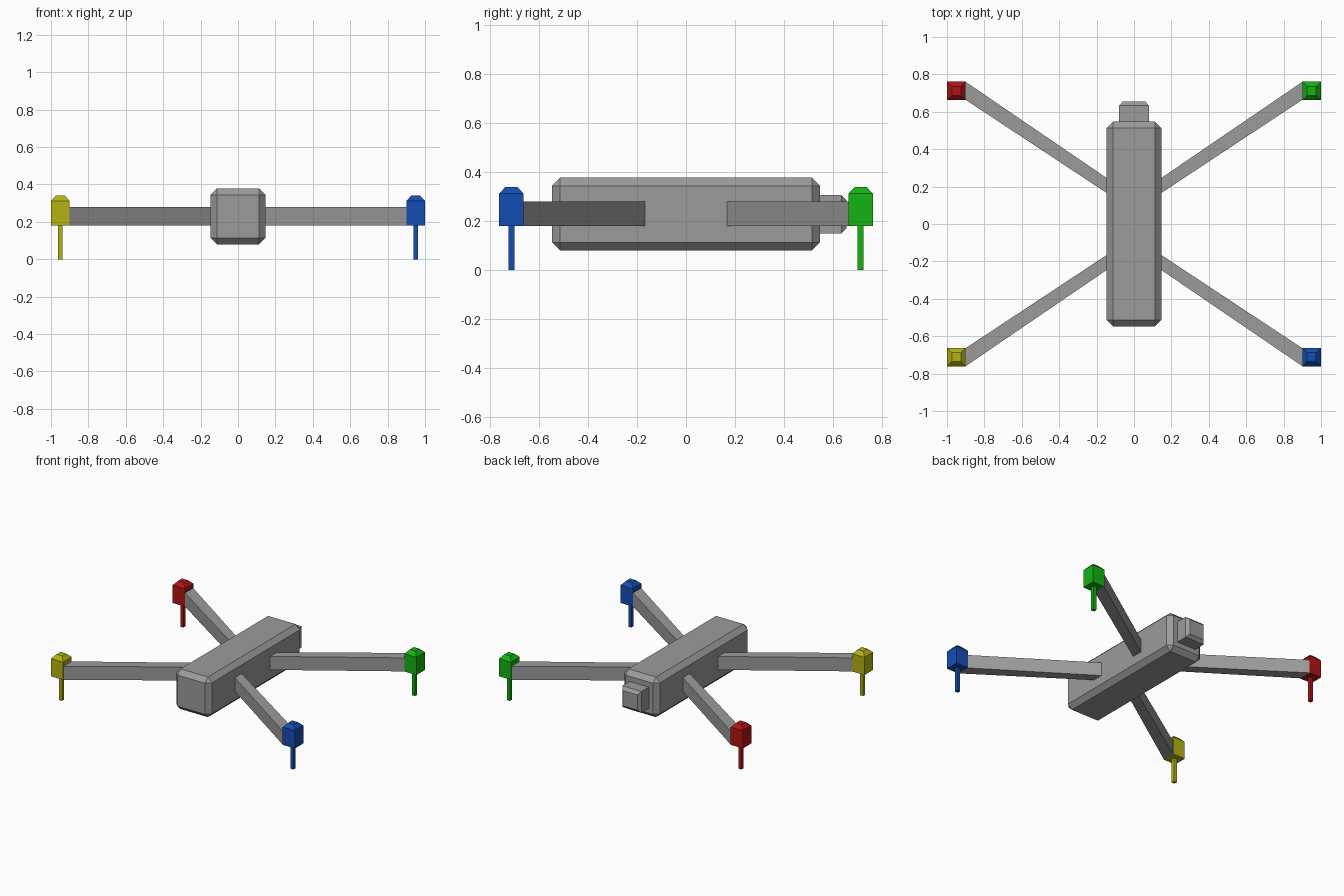
import bpy, bmesh

if "Cube" in bpy.data.objects:
    bpy.data.objects.remove(bpy.data.objects["Cube"])


def material(name, r, g, b):
    m = bpy.data.materials.new(name)
    m.diffuse_color = (r, g, b, 1)
    m.use_nodes = True
    m.node_tree.nodes["Principled BSDF"].inputs["Base Color"].default_value = m.diffuse_color
    return m


GREY = material("grey", 0.33, 0.33, 0.33)
RED = material("red", 0.45, 0.007, 0.007)
GREEN = material("green", 0.007, 0.45, 0.007)
BLUE = material("blue", 0.007, 0.075, 0.45)
YELLOW = material("yellow", 0.45, 0.45, 0.007)


def loft(name, rings, mat, bevel=0):
    """Solid through rings of matching corner points, capped at both ends."""
    bm = bmesh.new()
    loops = [[bm.verts.new(p) for p in ring] for ring in rings]
    n = len(loops[0])
    for a, b in zip(loops, loops[1:]):
        for i in range(n):
            j = (i + 1) % n
            bm.faces.new((a[i], a[j], b[j], b[i]))
    bm.faces.new(loops[0][::-1])
    bm.faces.new(loops[-1])
    bmesh.ops.recalc_face_normals(bm, faces=bm.faces)
    if bevel:
        bmesh.ops.bevel(bm, geom=bm.edges[:], offset=bevel, segments=1,
                        affect='EDGES', profile=0.5)
    me = bpy.data.meshes.new(name)
    bm.to_mesh(me)
    bm.free()
    me.materials.append(mat)
    ob = bpy.data.objects.new(name, me)
    bpy.context.collection.objects.link(ob)


def square_z(x, y, z, hx, hy):
    return [(x - hx, y - hy, z), (x + hx, y - hy, z),
            (x + hx, y + hy, z), (x - hx, y + hy, z)]


def rect_y(y, hx, z0, z1):
    return [(-hx, y, z0), (hx, y, z0), (hx, y, z1), (-hx, y, z1)]


# Chamfered body
loft("body", [square_z(0, 0, 0.08, 0.147, 0.547),
              square_z(0, 0, 0.378, 0.147, 0.547)], GREY, 0.034)

# Rear camera housing with tapered end
loft("rear_camera", [rect_y(0.52, 0.079, 0.15, 0.307),
                     rect_y(0.633, 0.079, 0.15, 0.307),
                     rect_y(0.655, 0.06, 0.172, 0.285)], GREY)

# Arm, motor pod and leg at each corner
corners = [("back_left", -1, 1, RED), ("back_right", 1, 1, GREEN),
           ("front_left", -1, -1, YELLOW), ("front_right", 1, -1, BLUE)]
for tag, sx, sy, mat in corners:
    def arm_end(x, y0, y1):
        return [(sx * x, sy * y0, 0.18), (sx * x, sy * y1, 0.18),
                (sx * x, sy * y1, 0.28), (sx * x, sy * y0, 0.28)]
    loft(tag + "_arm", [arm_end(0.13, 0.155, 0.235),
                        arm_end(0.9, 0.664, 0.76)], GREY)
    cx, cy = sx * 0.95, sy * 0.712
    loft(tag + "_motor", [square_z(cx, cy, 0.18, 0.05, 0.05),
                          square_z(cx, cy, 0.312, 0.05, 0.05),
                          square_z(cx, cy, 0.34, 0.024, 0.024)], mat)
    loft(tag + "_leg", [square_z(cx, cy, 0, 0.0125, 0.0125),
                        square_z(cx, cy, 0.19, 0.0125, 0.0125)], mat)
